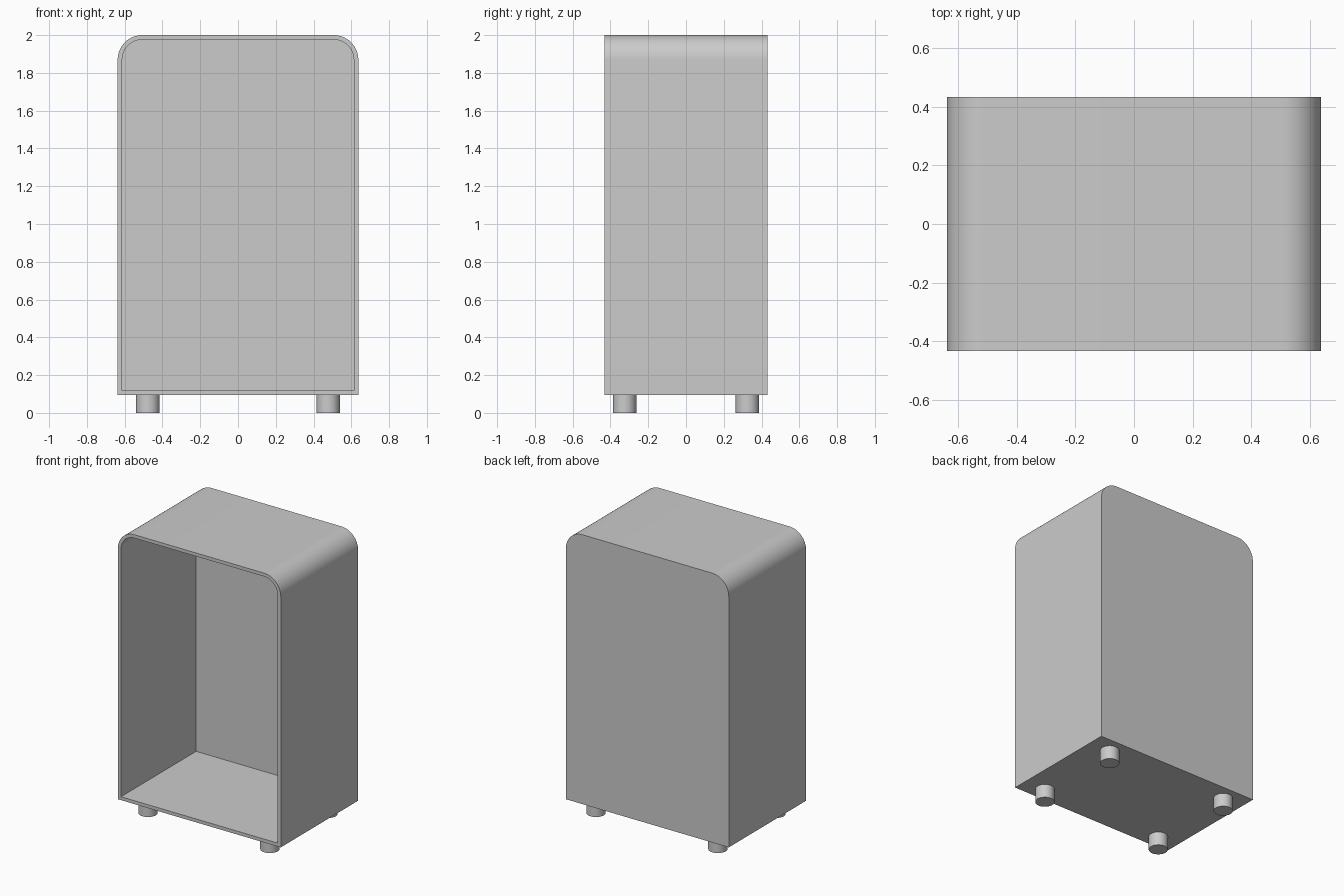
import bpy
import bmesh
from math import sin, cos, pi, radians

if "Cube" in bpy.data.objects:
    bpy.data.objects.remove(bpy.data.objects["Cube"], do_unlink=True)

HALF_W, HALF_D = 0.637, 0.432
BOTTOM, TOP = 0.095, 2.0
RADIUS, WALL = 0.13, 0.024
ARC_STEPS = 16

grey = bpy.data.materials.new("plain grey")
grey.use_nodes = True
colour = (0.6, 0.6, 0.6, 1)
grey.diffuse_color = colour
grey.node_tree.nodes["Principled BSDF"].inputs["Base Color"].default_value = colour


def outline(inset):
    """Square-bottomed outline with rounded top corners, as (x, z) points."""
    w, low, r = HALF_W - inset, BOTTOM + inset, RADIUS - inset
    arc = [(HALF_W - RADIUS + r * cos(a), TOP - RADIUS + r * sin(a))
           for a in (pi / 2 * i / ARC_STEPS for i in range(ARC_STEPS + 1))]
    right = [(w, low)] + arc
    return right + [(-x, z) for x, z in reversed(right)]


def finish(bm, name):
    bmesh.ops.recalc_face_normals(bm, faces=bm.faces)
    mesh = bpy.data.meshes.new(name)
    bm.to_mesh(mesh)
    bm.free()
    mesh.materials.append(grey)
    obj = bpy.data.objects.new(name, mesh)
    bpy.context.collection.objects.link(obj)
    bpy.ops.object.select_all(action="DESELECT")
    obj.select_set(True)
    bpy.context.view_layer.objects.active = obj
    bpy.ops.object.shade_smooth_by_angle(angle=radians(30))


# Open-fronted cabinet: outer shell, front rim and inner recess in one loft
bm = bmesh.new()
rings = []
for inset, y in ((0, HALF_D), (0, -HALF_D), (WALL, -HALF_D), (WALL, HALF_D - WALL)):
    rings.append([bm.verts.new((x, y, z)) for x, z in outline(inset)])
count = len(rings[0])
for a, b in zip(rings, rings[1:]):
    for i in range(count):
        j = (i + 1) % count
        bm.faces.new((a[i], a[j], b[j], b[i]))
bm.faces.new(rings[0])
bm.faces.new(rings[-1])
finish(bm, "cabinet_shell")

# Four short round feet
for side, sx in (("left", 1), ("right", -1)):
    for end, sy in (("front", -1), ("back", 1)):
        bm = bmesh.new()
        bmesh.ops.create_cone(bm, cap_ends=True, segments=32, radius1=0.062,
                              radius2=0.062, depth=BOTTOM)
        bmesh.ops.translate(bm, verts=bm.verts, vec=(sx * 0.477, sy * 0.325, BOTTOM / 2))
        finish(bm, f"{end}_{side}_foot")
